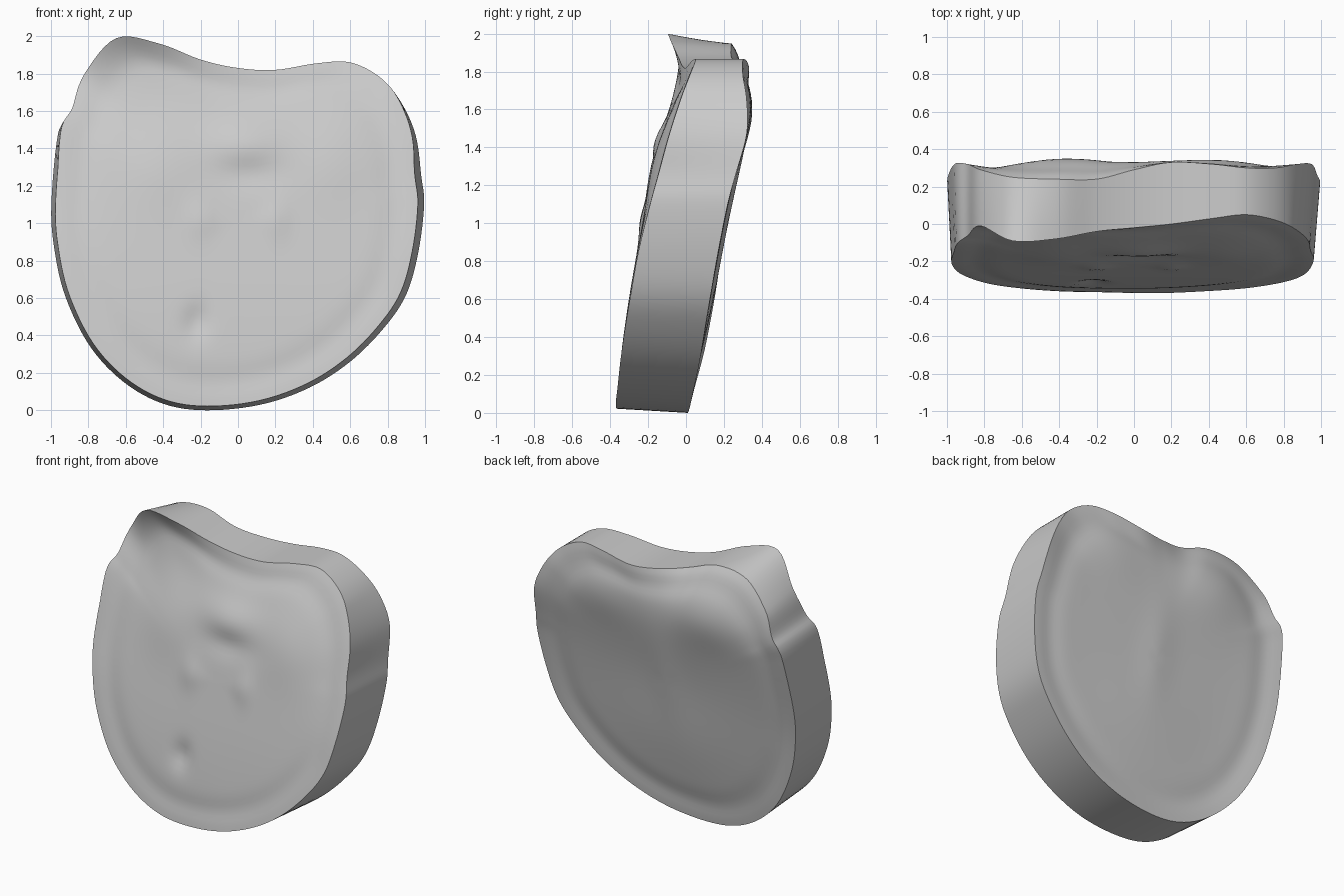
import bpy, bmesh
from math import exp
from mathutils import Vector

if "Cube" in bpy.data.objects:
    bpy.data.objects.remove(bpy.data.objects["Cube"])

# Outline of the slab, clockwise from the peak: x, z, front rim y, back rim y
OUTLINE = [
    (-.65, 1.99, -.09, .25), (-.42, 1.96, -.08, .24), (-.2, 1.875, -.04, .24),
    (0, 1.83, -.02, .29), (.2, 1.82, 0, .33), (.42, 1.855, .03, .32),
    (.6, 1.86, .05, .30), (.76, 1.78, .02, .30), (.87, 1.65, -.03, .32),
    (.95, 1.47, -.09, .32), (.98, 1.25, -.15, .26), (.995, 1.1, -.19, .22),
    (.965, .85, -.25, .17), (.9, .62, -.29, .13), (.78, .44, -.32, .10),
    (.6, .26, -.345, .07), (.38, .12, -.36, .04), (.12, .03, -.37, .02),
    (-.17, 0, -.365, .01), (-.4, .035, -.36, .02), (-.61, .15, -.345, .05),
    (-.79, .34, -.32, .10), (-.92, .6, -.28, .15), (-.98, .85, -.24, .19),
    (-.998, 1.1, -.19, .24), (-.96, 1.49, -.11, .32), (-.89, 1.62, -.06, .32),
    (-.82, 1.8, -.01, .29)]
CX, CZ, SUB, RINGS, WALL = 0.0, 1.0, 6, 24, 6

# Bumps and hollows on the faces: x, z, radius x, radius z, y change
FRONT_BUMPS = [(.04, 1.43, .2, .12, -.03), (-.42, 1.33, .2, .25, -.02),
               (.5, 1.35, .2, .25, -.02), (-.05, 1.4, .6, .35, -.02),
               (-.2, 1.02, .07, .1, -.015), (.2, 1.02, .06, .1, -.015),
               (-.22, .47, .07, .09, .025), (.05, 1.26, .18, .08, .015)]
BACK_BUMPS = [(.5, 1.58, .3, .2, .025), (-.42, 1.58, .3, .2, .03),
              (0, 1.45, .7, .35, .03), (0, 1.05, .12, .3, .01), (0, .6, .5, .4, .02)]


def smooth_loop(points):
    """Closed Catmull-Rom curve through the control points."""
    p, n, out = [Vector(q) for q in points], len(points), []
    for i in range(n):
        a, b, c, d = (p[(i + k) % n] for k in (-1, 0, 1, 2))
        for j in range(SUB):
            t = j / SUB
            out.append(.5 * (2 * b + (c - a) * t + (2 * a - 5 * b + 4 * c - d) * t * t
                             + (3 * b - a - 3 * c + d) * t ** 3))
    return out


def bumps(table, x, z):
    return sum(h * exp(-((x - a) / rx) ** 2 - ((z - b) / rz) ** 2) for a, b, rx, rz, h in table)


def front_base(z):
    return -.37 + .07 * z + .075 * z * z


def back_base(z):
    return .01 + .19 * z


def face_y(x, z, s, rim, rim_z, base, table, groove):
    fade = 1 - s ** 6
    return (base(z) + (rim - base(rim_z)) * s ** 6
            + groove * exp(-((s - .88) / .08) ** 2) * fade + bumps(table, x, z) * fade)


loop = smooth_loop(OUTLINE)
front, back = [], []
for x, z, yf, yb in loop:
    # Front rim is slightly inset except along the top, most at the right
    k = .978 - .012 * max(0, x)
    k += (1 - k) * min(1, max(0, (z - 1.3) / .4))
    front.append((CX + (x - CX) * k, yf, CZ + (z - CZ) * k))
    back.append((x, yb, z - .08 * exp(-((x + .68) / .2) ** 2) * (z > 1.5)))

bm = bmesh.new()
n = len(loop)


def bridge(a, b):
    for i in range(n):
        bm.faces.new((a[i], a[(i + 1) % n], b[(i + 1) % n], b[i]))


def dished_face(rim, base, table, groove):
    """Concentric rings from the centre to the rim; returns the rim verts."""
    centre = bm.verts.new((CX, base(CZ) + bumps(table, CX, CZ), CZ))
    prev = None
    for r in range(1, RINGS + 1):
        s = (r / RINGS) ** .8
        ring = []
        for x, y, z in rim:
            px, pz = CX + (x - CX) * s, CZ + (z - CZ) * s
            ring.append(bm.verts.new((px, face_y(px, pz, s, y, z, base, table, groove), pz)))
        if prev:
            bridge(prev, ring)
        else:
            for i in range(n):
                bm.faces.new((centre, ring[i], ring[(i + 1) % n]))
        prev = ring
    return prev


# Front and back faces
f_rim = dished_face(front, front_base, FRONT_BUMPS, .018)
b_rim = dished_face(back, back_base, BACK_BUMPS, -.018)

# Side wall joining the two rims
prev = f_rim
for w in range(1, WALL):
    t = w / WALL
    ring = [bm.verts.new(a.co.lerp(b.co, t)) for a, b in zip(f_rim, b_rim)]
    bridge(prev, ring)
    prev = ring
bridge(prev, b_rim)

# Rest on the ground
low = min(v.co.z for v in bm.verts)
for v in bm.verts:
    v.co.z -= low
bmesh.ops.recalc_face_normals(bm, faces=bm.faces)
mesh = bpy.data.meshes.new("bone_disc")
bm.to_mesh(mesh)
bm.free()
obj = bpy.data.objects.new("bone_disc", mesh)
bpy.context.collection.objects.link(obj)
bpy.context.view_layer.objects.active = obj
obj.select_set(True)
bpy.ops.object.shade_smooth_by_angle(angle=.8)
